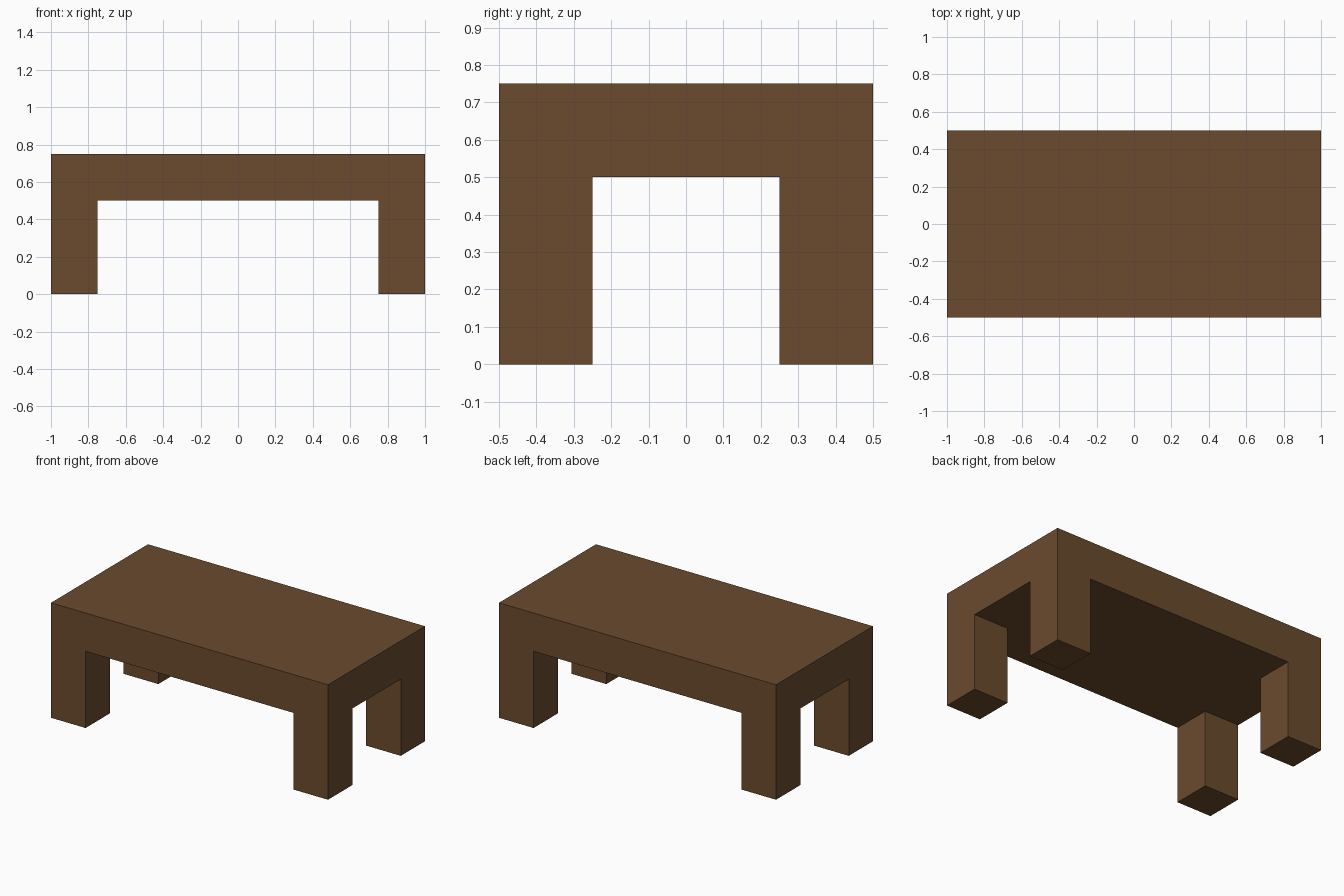
import bpy
import bmesh
from mathutils import Matrix, Vector

if "Cube" in bpy.data.objects:
    bpy.data.objects.remove(bpy.data.objects["Cube"])

# Overall sizes
LENGTH, DEPTH, HEIGHT = 2.0, 1.0, 0.75
LEG, LEG_HEIGHT = 0.25, 0.5

wood = bpy.data.materials.new("brown wood")
wood.diffuse_color = (0.145, 0.070, 0.027, 1.0)
wood.use_nodes = True
wood.node_tree.nodes["Principled BSDF"].inputs["Base Color"].default_value = wood.diffuse_color

bm = bmesh.new()

# Thick table top
top_thickness = HEIGHT - LEG_HEIGHT
bmesh.ops.create_cube(
    bm, size=1.0,
    matrix=Matrix.Translation((0, 0, LEG_HEIGHT + top_thickness / 2))
    @ Matrix.Diagonal((LENGTH, DEPTH, top_thickness, 1)))

# Cut lines that mark out the leg corners
for axis, half in ((Vector((1, 0, 0)), LENGTH / 2), (Vector((0, 1, 0)), DEPTH / 2)):
    for side in (-1, 1):
        bmesh.ops.bisect_plane(
            bm, geom=bm.verts[:] + bm.edges[:] + bm.faces[:],
            plane_co=axis * side * (half - LEG), plane_no=axis)

# Legs: pull the four bottom corner squares down to the floor
bm.normal_update()
corners = []
for f in bm.faces:
    c = f.calc_center_median()
    if f.normal.z < -0.9 and abs(c.x) > LENGTH / 2 - LEG and abs(c.y) > DEPTH / 2 - LEG:
        corners.append(f)
feet = bmesh.ops.extrude_discrete_faces(bm, faces=corners)["faces"]
bmesh.ops.translate(bm, verts=list({v for f in feet for v in f.verts}),
                    vec=(0, 0, -LEG_HEIGHT))

# Merge the flat side panels into single clean faces
bmesh.ops.dissolve_limit(bm, angle_limit=0.01, verts=bm.verts[:], edges=bm.edges[:])
bmesh.ops.recalc_face_normals(bm, faces=bm.faces[:])

mesh = bpy.data.meshes.new("table")
bm.to_mesh(mesh)
bm.free()
mesh.materials.append(wood)
bpy.context.collection.objects.link(bpy.data.objects.new("table", mesh))
